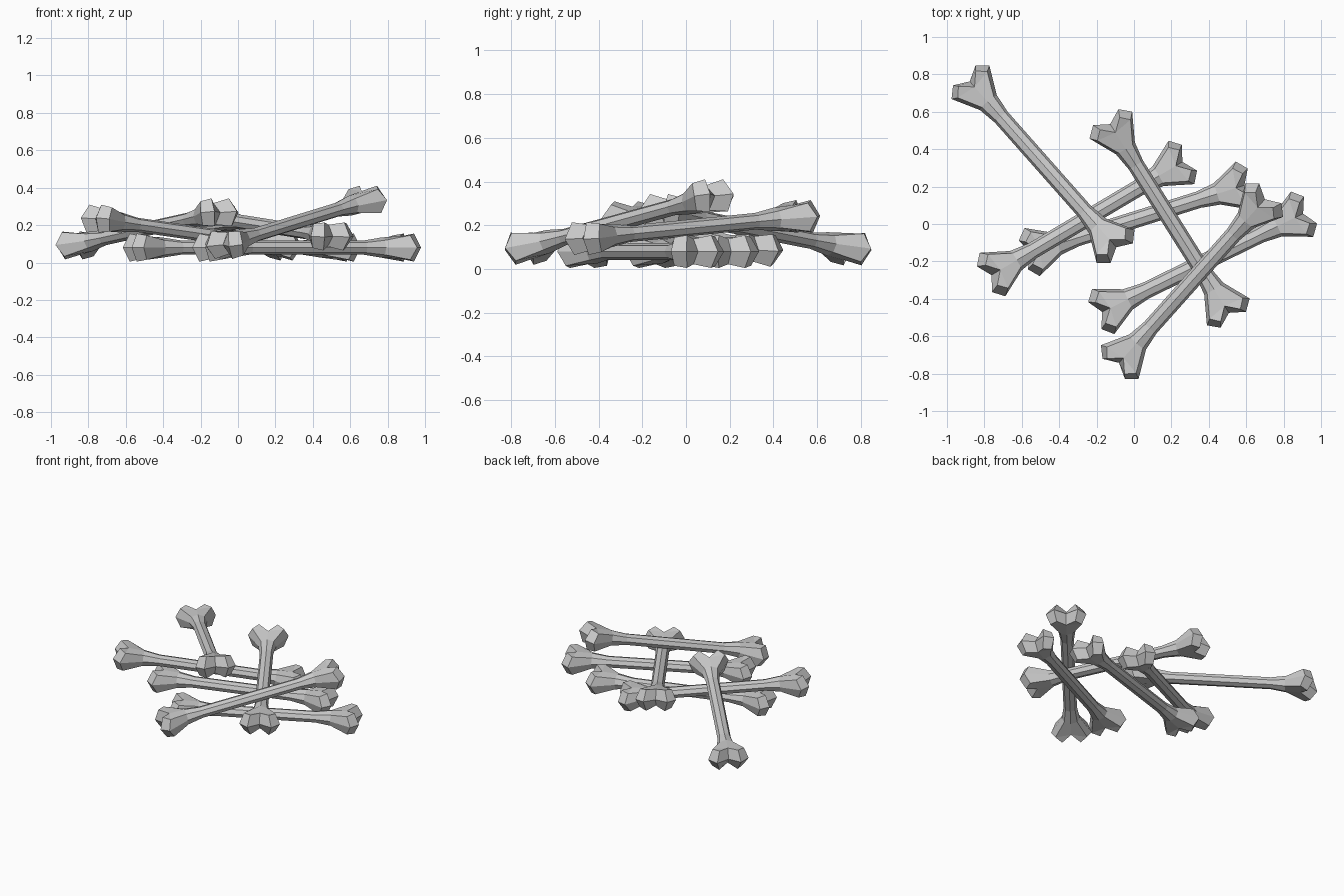
import bpy
from mathutils import Vector, Matrix

if "Cube" in bpy.data.objects:
    bpy.data.objects.remove(bpy.data.objects["Cube"])

HALF = 0.61  # half length of a bone, to the middle of its forked end


def ring(x, w, h):
    """Octagonal cross-section of the shaft."""
    return [(x, w, 0), (x, .72 * w, .72 * h), (x, 0, h), (x, -.72 * w, .72 * h),
            (x, -w, 0), (x, -.72 * w, -.72 * h), (x, 0, -h), (x, .72 * w, -.72 * h)]


def bone_mesh():
    verts, faces = [], []

    def loop_to_loop(a, b, flip):
        for i in range(8):
            j = (i + 1) % 8
            f = [a + i, a + j, b + j, b + i]
            faces.append(f[::-1] if flip else f)

    starts = {}
    for s in (-1, 1):
        base = len(verts)
        starts[s] = base
        L = s * HALF
        # shaft end, shoulder, then flared fork ring
        verts.extend(ring(L - s * .27, .045, .038))
        verts.extend(ring(L - s * .165, .06, .054))
        side, diag, mid = L - s * .018, L - s * .045, L - s * .06
        verts.extend([(side, .135, 0), (diag, .105, .065), (mid, 0, .058), (diag, -.105, .065),
                      (side, -.135, 0), (diag, -.105, -.065), (mid, 0, -.058), (diag, -.105 * -1, -.065)])
        # front of the two knobs and the notch between them
        e, t = L + s * .032, L - s * .002
        c = len(verts)
        verts.extend([(e, .08, 0), (t, .062, .075), (t, -.062, .075),
                      (e, -.08, 0), (t, -.062, -.075), (t, .062, -.075), (L - s * .012, 0, 0)])
        loop_to_loop(base, base + 8, s < 0)
        loop_to_loop(base + 8, base + 16, s < 0)
        r = base + 16
        cap = [(r, r + 1, c + 1, c), (r + 1, r + 2, c + 1), (r + 2, r + 3, c + 2),
               (r + 3, r + 4, c + 3, c + 2), (r + 4, r + 5, c + 4, c + 3), (r + 5, r + 6, c + 4),
               (r + 6, r + 7, c + 5), (r + 7, r, c, c + 5),
               (c, c + 1, r + 2, c + 6), (r + 2, c + 2, c + 3, c + 6),
               (c + 3, c + 4, r + 6, c + 6), (r + 6, c + 5, c, c + 6)]
        faces.extend([f[::-1] if s < 0 else f for f in cap])
    loop_to_loop(starts[-1], starts[1], False)
    me = bpy.data.meshes.new("bone")
    me.from_pydata(verts, [], faces)
    # consistent outward normals
    import bmesh
    bm = bmesh.new()
    bm.from_mesh(me)
    bmesh.ops.recalc_face_normals(bm, faces=bm.faces)
    bm.to_mesh(me)
    bm.free()
    return me


mesh = bone_mesh()

# end points of each bone in the pile
BONES = [
    ((-.89, .775, .09), (-.083, -.137, .27)),
    ((-.77, -.278, .235), (.267, .337, .085)),
    ((-.56, -.155, .08), (.60, .21, .08)),
    ((-.128, .535, .24), (.508, -.476, .14)),
    ((-.18, -.475, .08), (.914, .06, .08)),
    ((-.096, -.76, .09), (.716, .15, .34)),
]
for n, (a, b) in enumerate(BONES):
    a, b = Vector(a), Vector(b)
    x = (b - a).normalized()
    y = Vector((0, 0, 1)).cross(x).normalized()
    z = x.cross(y)
    ob = bpy.data.objects.new("bone_%d" % (n + 1), mesh)
    bpy.context.collection.objects.link(ob)
    ob.matrix_world = Matrix.Translation((a + b) / 2) @ Matrix((x, y, z)).transposed().to_4x4()
